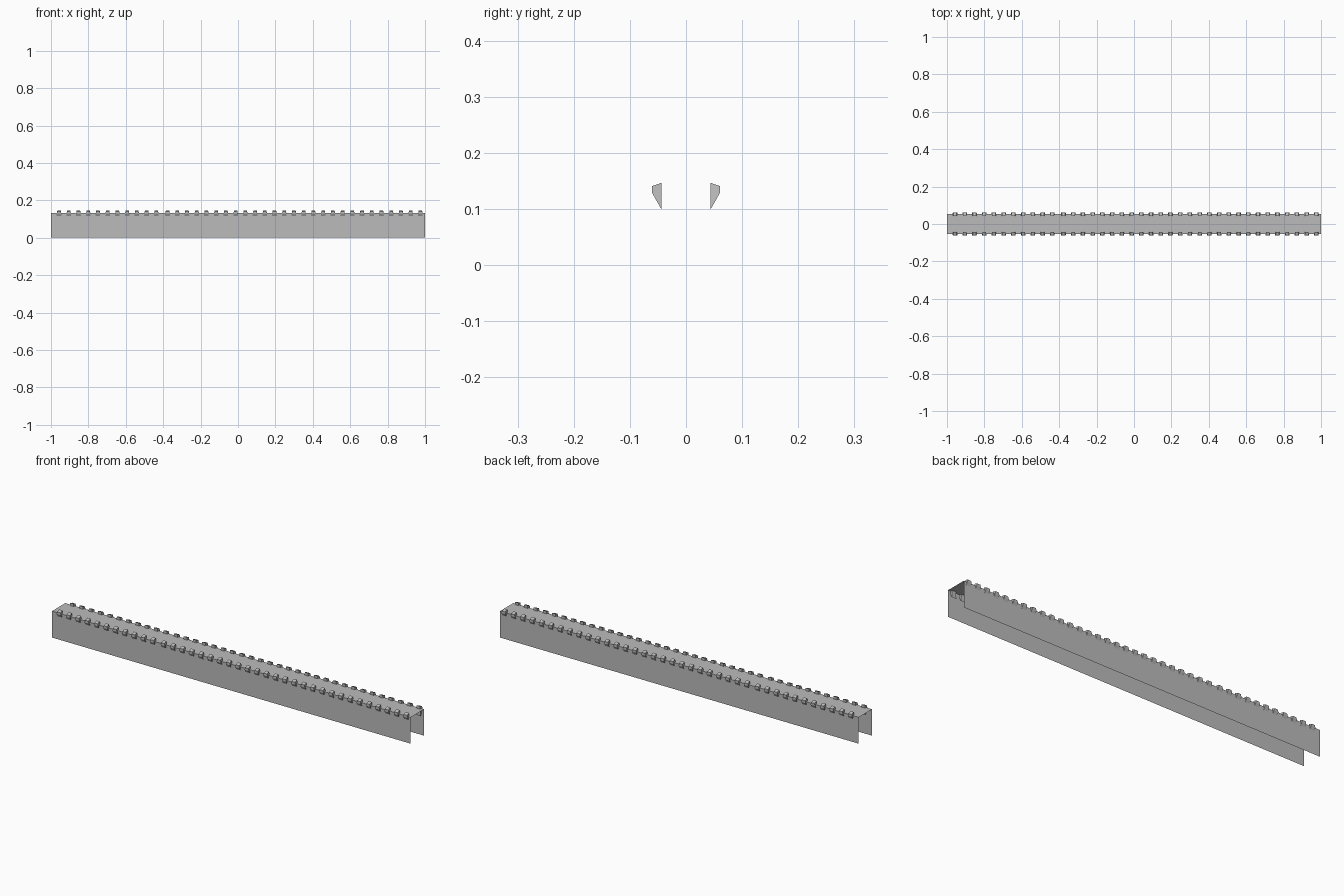
import bpy
import bmesh

cube = bpy.data.objects.get("Cube")
if cube:
    bpy.data.objects.remove(cube, do_unlink=True)

HALF_LENGTH = 1.0
WALL_Y = 0.053
DECK_Z = 0.133

grey = bpy.data.materials.new("plain_grey")
grey.use_nodes = True
colour = (0.5, 0.5, 0.5, 1.0)
grey.diffuse_color = colour
grey.node_tree.nodes["Principled BSDF"].inputs["Base Color"].default_value = colour


def finish(bm, name):
    """Turn a bmesh into a grey object in the scene."""
    mesh = bpy.data.meshes.new(name)
    bm.to_mesh(mesh)
    bm.free()
    mesh.materials.append(grey)
    obj = bpy.data.objects.new(name, mesh)
    bpy.context.collection.objects.link(obj)
    return obj


# Channel: an open sheet with two side walls and a flat deck
bm = bmesh.new()
section = [(-WALL_Y, 0), (-WALL_Y, DECK_Z), (WALL_Y, DECK_Z), (WALL_Y, 0)]
ends = [[bm.verts.new((x, y, z)) for y, z in section]
        for x in (-HALF_LENGTH, HALF_LENGTH)]
for i in range(len(section) - 1):
    bm.faces.new((ends[0][i], ends[1][i], ends[1][i + 1], ends[0][i + 1]))
finish(bm, "channel")

# Studs: tapered wedges along both upper edges, in two evenly spaced runs
profile = [(-0.0435, 0.099, 0.013), (-0.0605, 0.129, 0.012),
           (-0.0605, 0.141, 0.009), (-0.0435, 0.147, 0.009)]


def add_stud(bm, x):
    left, right = [[bm.verts.new((x + side * w, y, z)) for y, z, w in profile]
                   for side in (-1, 1)]
    bm.faces.new(left)
    bm.faces.new(right[::-1])
    for i in range(len(profile)):
        j = (i + 1) % len(profile)
        bm.faces.new((left[i], right[i], right[j], left[j]))


bm = bmesh.new()
for start, count in ((-0.957, 11), (-0.377, 27)):
    for i in range(count):
        add_stud(bm, start + i * 0.052)
bmesh.ops.recalc_face_normals(bm, faces=bm.faces[:])
studs = finish(bm, "edge_studs")
mirror = studs.modifiers.new("mirror", "MIRROR")
mirror.use_axis = (False, True, False)
